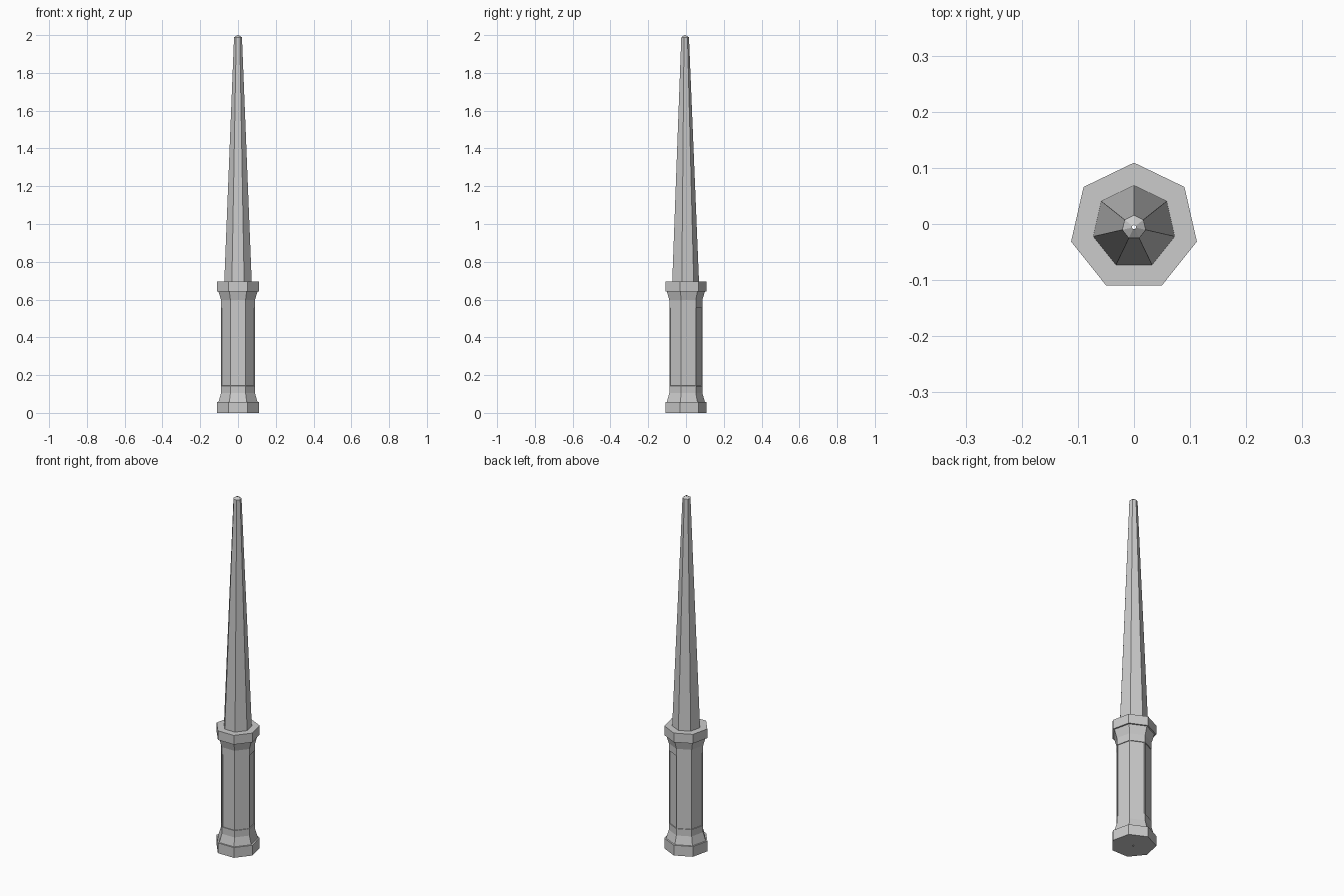
import bpy, bmesh, math

if "Cube" in bpy.data.objects:
    bpy.data.objects.remove(bpy.data.objects["Cube"])

SIDES = 7
Y_OFF = -0.0057  # centres the odd-sided outline on y = 0


def lathe(name, profile):
    """Seven-sided lathe of (radius, z) points with a corner at the back."""
    bm = bmesh.new()
    rings = []
    for r, z in profile:
        ring = []
        for k in range(SIDES):
            a = math.pi / 2 + k * 2 * math.pi / SIDES
            ring.append(bm.verts.new((r * math.cos(a), r * math.sin(a) + Y_OFF, z)))
        rings.append(ring)
    strips = []
    for lo, hi in zip(rings, rings[1:]):
        strips.append([bm.faces.new((lo[k], lo[(k + 1) % SIDES], hi[(k + 1) % SIDES], hi[k]))
                       for k in range(SIDES)])
    return bm, strips


def finish(name, bm):
    mesh = bpy.data.meshes.new(name)
    bm.normal_update()
    bm.to_mesh(mesh)
    bm.free()
    obj = bpy.data.objects.new(name, mesh)
    bpy.context.collection.objects.link(obj)
    return obj


# Handle: pommel, flares, grip and collar
bm, strips = lathe("handle", [
    (0.004, 0.0), (0.115, 0.0), (0.115, 0.058), (0.106, 0.058), (0.092, 0.105),
    (0.092, 0.14), (0.092, 0.56), (0.092, 0.597), (0.106, 0.643),
    (0.115, 0.643), (0.115, 0.695), (0.0745, 0.695)])

# Recessed panel on every grip face
bm.normal_update()
panels = strips[5]
bmesh.ops.inset_individual(bm, faces=panels, thickness=0.005)
for f in panels:
    f.normal_update()
dup = bmesh.ops.inset_individual(bm, faces=panels, thickness=0.0002, depth=-0.004)
finish("handle", bm)

# Tapered shaft with a shallow pointed tip
bm, _ = lathe("shaft", [(0.0745, 0.695), (0.0215, 1.988), (0.004, 2.0)])
finish("shaft", bm)
